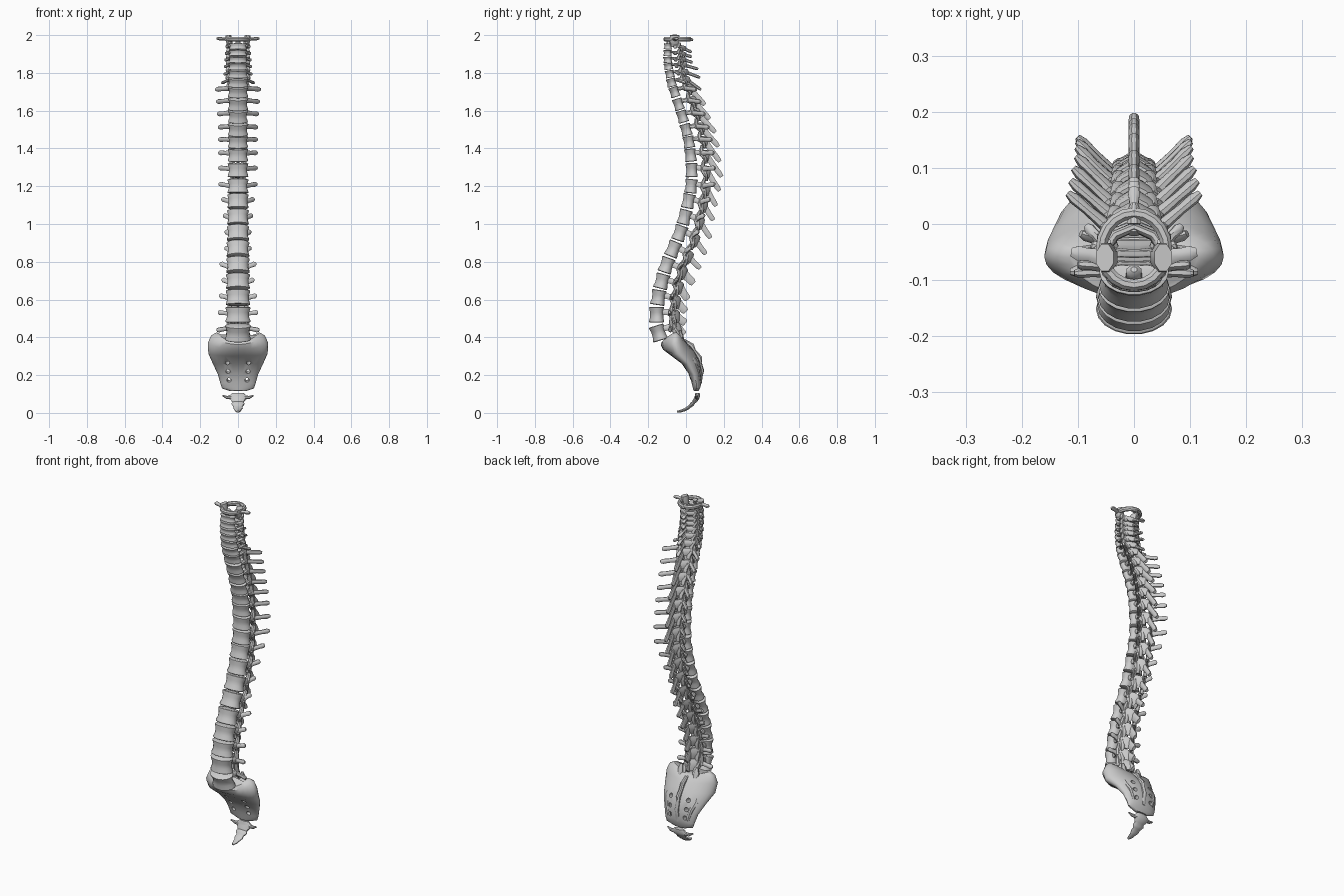
import bpy, bmesh, math
from mathutils import Vector, Matrix

V = Vector
X, Z = V((1, 0, 0)), V((0, 0, 1))


def interp(keys, t):
    """Piecewise linear lookup in [(position, value), ...]."""
    for (a, va), (b, vb) in zip(keys, keys[1:]):
        if t <= b:
            return va + (vb - va) * max(0, (t - a) / (b - a))
    return keys[-1][1]


def loft(bm, rings):
    """Skin a list of point rings and cap both ends."""
    vs = [[bm.verts.new(p) for p in r] for r in rings]
    n = len(vs[0])
    for a, b in zip(vs, vs[1:]):
        for i in range(n):
            bm.faces.new((a[i], a[(i + 1) % n], b[(i + 1) % n], b[i]))
    bm.faces.new(vs[0][::-1])
    bm.faces.new(vs[-1])


def tube(bm, pts, sizes, hint=X, n=8):
    """Elliptical sweep; each size is (radius along hint, radius across)."""
    pts = [V(p) for p in pts]
    rings = []
    for i, (p, (a, b)) in enumerate(zip(pts, sizes)):
        t = (pts[min(i + 1, len(pts) - 1)] - pts[max(i - 1, 0)]).normalized()
        u = (hint - t * hint.dot(t)).normalized()
        v = t.cross(u)
        rings.append([p + u * a * math.cos(k * math.tau / n + .39) +
                      v * b * math.sin(k * math.tau / n + .39) for k in range(n)])
    loft(bm, rings)


def finish(bm, name, matrix=Matrix()):
    bmesh.ops.recalc_face_normals(bm, faces=bm.faces)
    me = bpy.data.meshes.new(name)
    bm.to_mesh(me)
    bm.free()
    ob = bpy.data.objects.new(name, me)
    ob.matrix_world = matrix
    bpy.context.collection.objects.link(ob)
    return ob


# Vertebra levels: second neck vertebra (0) down to the last lumbar (22)
ZS = [1.94, 1.905, 1.87, 1.835, 1.795, 1.75, 1.70, 1.635, 1.57, 1.50, 1.435, 1.365,
      1.285, 1.20, 1.12, 1.035, .95, .865, .78, .695, .61, .52, .425]
YS = [-.092, -.094, -.093, -.089, -.082, -.073, -.057, -.036, -.015, .005, .02, .029,
      .035, .032, .018, -.002, -.027, -.062, -.097, -.122, -.14, -.149, -.14]
# Spinous process tips (y, z)
TIPS = [(.03, 1.91), (.03, 1.885), (.035, 1.855), (.065, 1.82), (.075, 1.775), (.08, 1.71),
        (.10, 1.63), (.125, 1.555), (.155, 1.485), (.172, 1.41), (.18, 1.33), (.19, 1.25),
        (.178, 1.175), (.16, 1.095), (.145, 1.02), (.13, .925), (.105, .84), (.075, .765),
        (.04, .685), (.01, .60), (.0, .535), (-.002, .475), (-.01, .415)]
HALF_W = [(0, .048), (5, .054), (8, .052), (14, .056), (18, .062), (22, .068)]
HALF_D = [(0, .026), (6, .031), (12, .038), (17, .043), (22, .048)]
ARCH_W = [(0, .052), (5, .054), (7, .040), (12, .034), (17, .036), (22, .046)]
ARCH_D = [(0, .075), (5, .078), (12, .076), (17, .088), (22, .10)]
WING_X = [(0, .065), (4, .075), (5, .085), (6, .118), (9, .103), (13, .10), (14, .085),
          (16, .066), (17, .066), (18, .095), (19, .085), (20, .10), (22, .113)]
WING_Y = [(0, .035), (4, .045), (5, .07), (6, .112), (12, .12), (13, .12), (15, .10),
          (17, .09), (18, .08), (22, .055)]
PROFILE = [(-.5, .90), (-.46, 1), (-.36, .98), (-.15, .88), (.15, .88), (.36, .98), (.46, 1), (.5, .90)]


def vertebra(i):
    c = V((0, YS[i], ZS[i]))
    up = V((0, YS[max(i - 1, 0)], ZS[max(i - 1, 0)]))
    dn = V((0, YS[i + 1], ZS[i + 1])) if i < 22 else V((0, -.095, .345))
    axis = (up - dn).normalized()
    h = (up - dn).length * (.45 if 0 < i else .9)
    M = Matrix.Translation(c) @ Matrix.Rotation(math.atan2(-axis.y, axis.z), 4, 'X')
    inv = M.inverted()
    w, d, aw, ad = (interp(k, i) for k in (HALF_W, HALF_D, ARCH_W, ARCH_D))
    neck, lumbar = i < 6, i > 17
    bm = bmesh.new()
    # waisted kidney-shaped body
    rings = []
    for t, r in PROFILE:
        ring = []
        for k in range(18):
            s, co = math.sin(k * math.tau / 18), math.cos(k * math.tau / 18)
            y = d * s if s < 0 else d * (.95 * s - .3 * s ** 6)
            ring.append((w * r * co, y * r, t * h))
        rings.append(ring)
    loft(bm, rings)
    for s in (-1, 1):
        # pedicle and lamina
        tube(bm, [(s * aw * .8, d * .6, .18 * h), (s * aw, ad * .62, .15 * h),
                  (s * aw * .68, ad * .95, -.1 * h), (0, ad + .012, -.2 * h)],
             [(.2 * h, .011), (.22 * h, .011), (.46 * h, .009), (.42 * h, .008)], Z)
        # upper and lower joint processes
        r = .011 if neck else .013
        tube(bm, [(s * aw, ad * .68, -.1 * h), (s * aw, ad * .72, .3 * h), (s * aw * .95, ad * .8, .7 * h)],
             [(r, r), (r * 1.15, r), (r * .8, r * .6)])
        tube(bm, [(s * aw * .8, ad * .85, 0), (s * aw * .72, ad * .95, -.4 * h), (s * aw * .72, ad * .97, -.78 * h)],
             [(r, r), (r, r * .8), (r * .8, r * .5)])
        # transverse process
        tip = inv @ (c + V((s * interp(WING_X, i), interp(WING_Y, i), -.004 if neck else .012)))
        root = V((s * aw * .9, ad * (.45 if neck else .66), .08 * h))
        a = .009 if neck else .014
        tube(bm, [root, root.lerp(tip, .55), root.lerp(tip, .85), tip],
             [(a * 1.1, .012), (a * .85, .009), (a, .010), (a * .55, .006)], Z)
    # spinous process
    tip = inv @ V((0, *TIPS[i]))
    root = V((0, ad, -.12 * h))
    tall = .022 if lumbar else .009 if neck else .015
    tube(bm, [root, root.lerp(tip, .5), root.lerp(tip, .85), tip],
         [(.011, tall * 1.25), (.007, tall), (.011, tall), (.009, tall * .7)])
    if i == 0:  # upright peg
        tube(bm, [(0, -.004, 0), (0, 0, .03), (0, .006, .042), (0, .008, .05)],
             [(.018, .014), (.014, .012), (.014, .012), (.006, .005)])
    region = "neck" if neck else "lumbar" if lumbar else "chest"
    finish(bm, f"{region}_vertebra_{i + 1:02d}", M)


for i in range(23):
    vertebra(i)

# Top ring vertebra
bm = bmesh.new()
arc = [math.tau * k / 20 for k in range(21)]
tube(bm, [(.058 * math.sin(a), -.045 + .064 * math.cos(a), 1.978) for a in arc], [(.013, .011)] * 21, Z)
tube(bm, [(0, .0, 1.978), (0, .03, 1.976), (0, .038, 1.975)], [(.014, .012), (.01, .009), (.005, .005)])
for s in (-1, 1):
    tube(bm, [(s * .042, -.06, 1.95), (s * .046, -.06, 1.965), (s * .05, -.06, 1.985), (s * .052, -.06, 2.0)],
         [(.014, .02), (.018, .026), (.018, .028), (.017, .026)])
    tube(bm, [(s * .05, -.06, 1.978), (s * .08, -.055, 1.98), (s * .1, -.052, 1.982), (s * .112, -.05, 1.982)],
         [(.011, .02), (.008, .012), (.010, .014), (.006, .008)], Z)
finish(bm, "top_ring_vertebra")

# Sacrum sections: half width, front (y, z), back (y, z), side (y, z)
SACRUM = [(.115, (-.128, .375), (-.035, .395), (-.06, .425)),
          (.142, (-.134, .362), (-.012, .39), (-.058, .41)),
          (.16, (-.122, .335), (.01, .365), (-.058, .37)),
          (.157, (-.075, .30), (.045, .325), (-.042, .315)),
          (.133, (-.022, .26), (.072, .275), (.01, .26)),
          (.107, (.012, .21), (.084, .215), (.042, .205)),
          (.093, (.028, .165), (.082, .165), (.055, .155)),
          (.085, (.034, .14), (.076, .135), (.056, .13)),
          (.04, (.04, .118), (.066, .115), (.054, .115))]
bm = bmesh.new()
rings = []
for w, f, b, sd in SACRUM:
    f, b, sd = V((0, *f)), V((0, *b)), V((0, *sd))
    ring = []
    for k in range(28):
        co, s = math.cos(k * math.tau / 28), math.sin(k * math.tau / 28)
        m = co * co
        ring.append((f + b) / 2 * (1 - m) + sd * m + (f - b) / 2 * s + X * w * co)
    rings.append(ring)
loft(bm, rings)
sacrum = finish(bm, "sacrum")

# Paired nerve openings through the sacrum
bm = bmesh.new()
for s in (-1, 1):
    for x, z in ((.056, .285), (.053, .232), (.048, .182)):
        tube(bm, [(s * x, -.15, z - .05), (s * x, .15, z + .02)], [(.012, .012)] * 2, X, 10)
cutter = finish(bm, "opening_cutter")
cutter.hide_render = True
mod = sacrum.modifiers.new("openings", 'BOOLEAN')
mod.operation, mod.solver, mod.object = 'DIFFERENCE', 'EXACT', cutter
bpy.context.view_layer.objects.active = sacrum
bpy.ops.object.modifier_apply(modifier=mod.name)
bpy.data.objects.remove(cutter)

# Sacral back crest and upper joint horns
bm = bmesh.new()
tube(bm, [(0, -.01, .385), (0, .03, .355), (0, .045, .33), (0, .072, .29), (0, .076, .265), (0, .087, .225),
          (0, .082, .19), (0, .08, .155)],
     [(.01, .008), (.012, .016), (.012, .008), (.012, .016), (.012, .008), (.012, .01), (.012, .006), (.008, .004)])
for s in (-1, 1):
    tube(bm, [(s * .05, -.02, .37), (s * .052, -.025, .41), (s * .05, -.032, .438)],
         [(.018, .016), (.015, .012), (.008, .006)])
    tube(bm, [(s * .085, .01, .32), (s * .09, .035, .275), (s * .075, .062, .23), (s * .06, .07, .17)],
         [(.012, .012), (.018, .014), (.014, .012), (.01, .01)])
finish(bm, "sacral_crest")

# Tailbone segments
bm = bmesh.new()
tube(bm, [(0, .062, .105), (0, .06, .088), (0, .055, .075), (0, .045, .062), (0, .041, .056), (0, .034, .048),
          (0, .024, .038), (0, .019, .034), (0, .008, .025), (0, -.008, .016), (0, -.03, .009), (0, -.048, .006)],
     [(.03, .012), (.05, .014), (.045, .013), (.034, .012), (.03, .009), (.036, .011),
      (.028, .01), (.023, .008), (.026, .009), (.018, .008), (.014, .007), (.006, .005)], X, 12)
for s in (-1, 1):
    tube(bm, [(s * .03, .058, .082), (s * .06, .056, .082), (s * .082, .052, .092)],
         [(.012, .01), (.009, .008), (.004, .004)], Z)
finish(bm, "tailbone")

# Smooth shading with crisp rims
bpy.ops.object.select_all(action='SELECT')
bpy.context.view_layer.objects.active = sacrum
bpy.ops.object.shade_smooth_by_angle(angle=math.radians(38))
